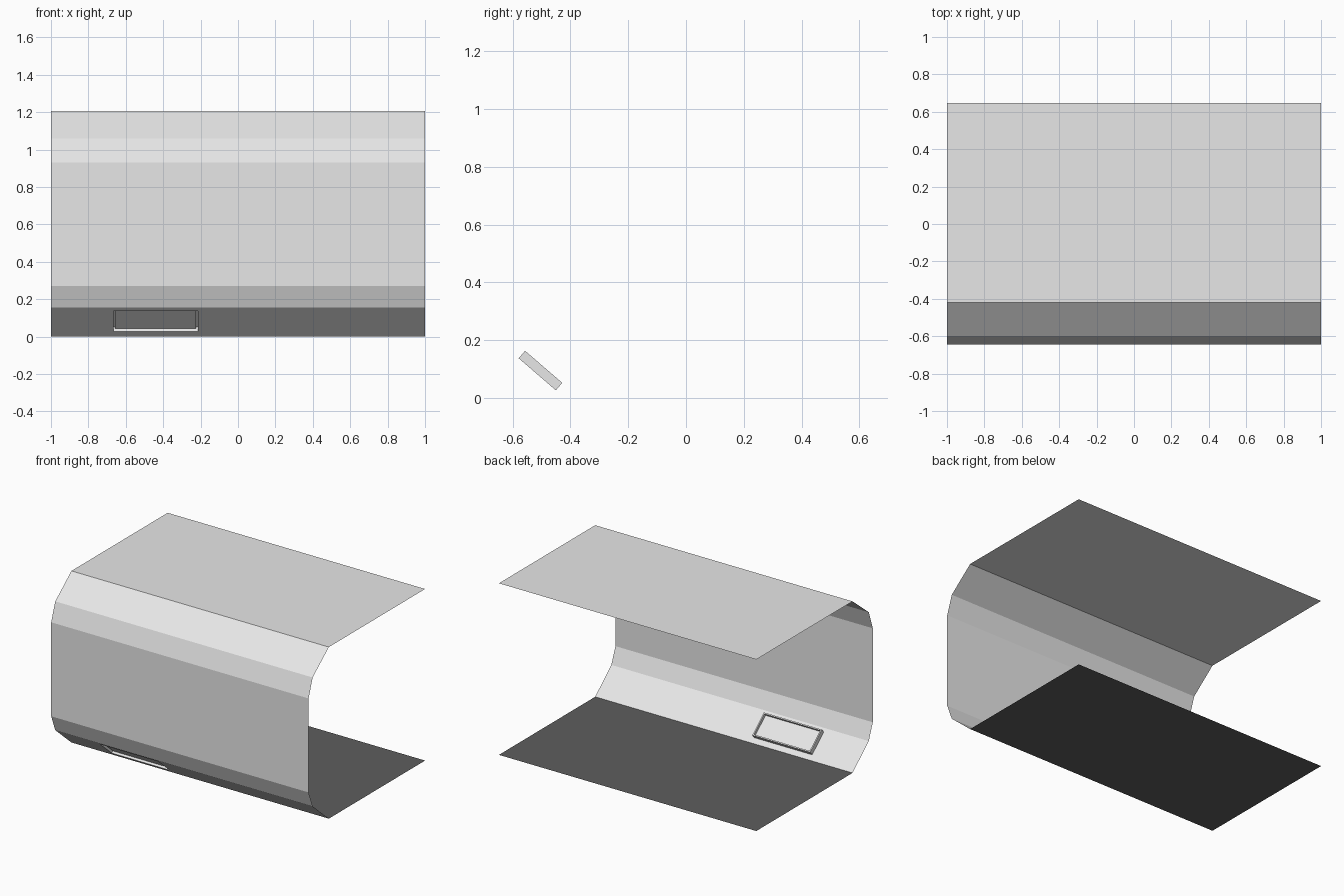
import bpy, bmesh
from mathutils import Vector

if "Cube" in bpy.data.objects:
    bpy.data.objects.remove(bpy.data.objects["Cube"])


def material(name, v):
    m = bpy.data.materials.new(name)
    m.diffuse_color = (v, v, v, 1)
    m.use_nodes = True
    m.node_tree.nodes["Principled BSDF"].inputs["Base Color"].default_value = m.diffuse_color
    return m


light = material("light_grey", 0.8)
dark = material("dark_grey", 0.11)


def finish(name, bm, mat):
    me = bpy.data.meshes.new(name)
    bm.to_mesh(me)
    bm.free()
    me.materials.append(mat)
    ob = bpy.data.objects.new(name, me)
    bpy.context.collection.objects.link(ob)
    return ob


def grid_sheet(bm, xs, points):
    """Sheet swept along x through the (y, z) profile points."""
    rows = [[bm.verts.new((x, y, z)) for x in xs] for y, z in points]
    return [[bm.faces.new((a[i], a[i + 1], b[i + 1], b[i]))
             for i in range(len(xs) - 1)] for a, b in zip(rows, rows[1:])]


def sheet(name, points, mat):
    bm = bmesh.new()
    grid_sheet(bm, (-1, 1), points)
    return finish(name, bm, mat)


# Dark floor, folded wall and ceiling
sheet("floor", [(0.648, 0), (-0.42, 0)], dark)
sheet("wall_and_ceiling", [(-0.60, 0.155), (-0.645, 0.27), (-0.645, 0.93),
                           (-0.60, 1.06), (-0.42, 1.205), (0.648, 1.205)], light)

# Lower sloping panel with a window box pushed inward
a, b = Vector((-0.42, 0)), Vector((-0.60, 0.155))
bm = bmesh.new()
faces = grid_sheet(bm, (-1, -0.665, -0.215, 1),
                   [a.lerp(b, t) for t in (0, 0.17, 0.885, 1)])
inward = Vector((0, 0.155, 0.18)).normalized()


def push(face, depth):
    new = bmesh.ops.extrude_discrete_faces(bm, faces=[face])["faces"][0]
    bmesh.ops.translate(bm, vec=inward * depth, verts=new.verts)
    return new


window = push(faces[1][1], 0.034)
bmesh.ops.inset_individual(bm, faces=[window], thickness=0.012, depth=0)
push(window, -0.02)
finish("window_panel", bm, light)
